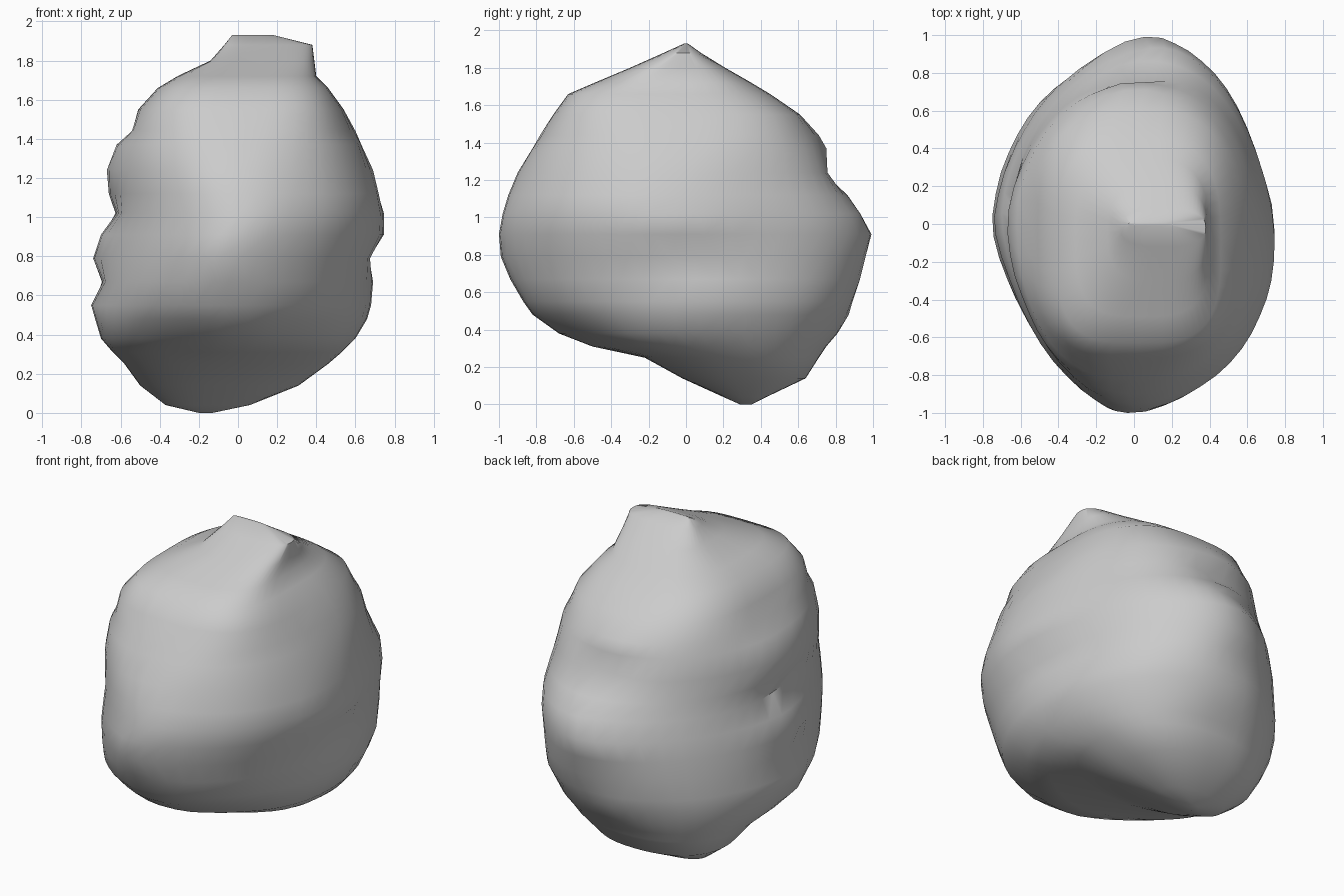
import bpy, bmesh, math

if "Cube" in bpy.data.objects:
    bpy.data.objects.remove(bpy.data.objects["Cube"])

# Level outlines of the boulder: height, left, right, front, back
LEVELS = [
    (0.00, -.20, -.13, .29, .35), (0.04, -.37, .06, .20, .43),
    (0.14, -.50, .31, -.02, .64), (0.25, -.58, .46, -.22, .71),
    (0.31, -.64, .53, -.50, .75), (0.38, -.70, .60, -.68, .81),
    (0.48, -.73, .66, -.82, .87), (0.55, -.75, .68, -.87, .89),
    (0.67, -.69, .69, -.94, .93), (0.79, -.74, .67, -.99, .96),
    (0.91, -.70, .75, -1.0, 1.0), (1.02, -.62, .75, -.98, .94),
    (1.12, -.66, .72, -.95, .87), (1.24, -.67, .69, -.90, .74),
    (1.37, -.62, .63, -.82, .75), (1.44, -.54, .60, -.78, .71),
    (1.55, -.51, .54, -.71, .61), (1.66, -.41, .46, -.63, .45),
    (1.72, -.31, .40, -.49, .35), (1.80, -.14, .39, -.30, .21),
    (1.88, -.07, .38, -.12, .08), (1.93, -.03, .18, -.01, .01),
]
SEGMENTS = 48


def bump(z, centre, width):
    return math.exp(-((z - centre) / width) ** 2)


def ring(z, left, right, front, back):
    """Four joined superellipse quarters with shifted extreme points."""
    mx, my = (left + right) / 2, (front + back) / 2
    mid = bump(z, 0.9, 0.45)
    x_front, x_back = mx - 0.06 * mid, mx + 0.13 * mid
    y_right = my - 0.22 * bump(z, 0.98, 0.2) + 0.1 * bump(z, 0.6, 0.15)
    y_left = my + 0.06 * mid
    # Mid heights are rounder, the upper plateau is boxier
    base = 2.3 - 0.35 * bump(z, 0.9, 0.35) + 0.6 * bump(z, 1.68, 0.25)
    pts = []
    for i in range(SEGMENTS):
        a = 2 * math.pi * i / SEGMENTS
        c, s = math.cos(a), math.sin(a)
        xe, ye = (right, y_right) if c >= 0 else (left, y_left)
        xt, yt = (x_back, back) if s >= 0 else (x_front, front)
        # The left corners are cut back, the upper front corners are full
        n = base
        if c < 0:
            n -= (0.27 if s < 0 else 0.1) * bump(z, 0.65, 0.5)
        if s < 0:
            n += 0.5 * bump(z, 1.65, 0.2)
        pts.append((xt + (xe - xt) * abs(c) ** (2 / n),
                    ye + (yt - ye) * abs(s) ** (2 / n), z))
    return pts


def erode(bm):
    """Soften the grooves on the corners, keeping the four outline sides."""
    for limit in (0.15, 0.22, 0.3, 0.38, 0.46):
        picked = [v for v in bm.verts if 0.3 < v.co.z < 1.5
                  and min(abs(v.co.x) / 0.7, abs(v.co.y) / 0.95) > limit]
        bmesh.ops.smooth_vert(bm, verts=picked, factor=0.5,
                              use_axis_x=True, use_axis_y=True)


# Boulder skin lofted through the outlines
bm = bmesh.new()
rings = [[bm.verts.new(p) for p in ring(*lv)] for lv in LEVELS]
for lo, hi in zip(rings, rings[1:]):
    for i in range(SEGMENTS):
        j = (i + 1) % SEGMENTS
        bm.faces.new((lo[i], lo[j], hi[j], hi[i]))
bm.faces.new(rings[0][::-1])
bm.faces.new(rings[-1])
erode(bm)
bmesh.ops.recalc_face_normals(bm, faces=bm.faces)

mesh = bpy.data.meshes.new("boulder")
bm.to_mesh(mesh)
bm.free()
boulder = bpy.data.objects.new("boulder", mesh)
bpy.context.collection.objects.link(boulder)
bpy.context.view_layer.objects.active = boulder
boulder.select_set(True)
bpy.ops.object.shade_smooth_by_angle(angle=math.radians(50))
